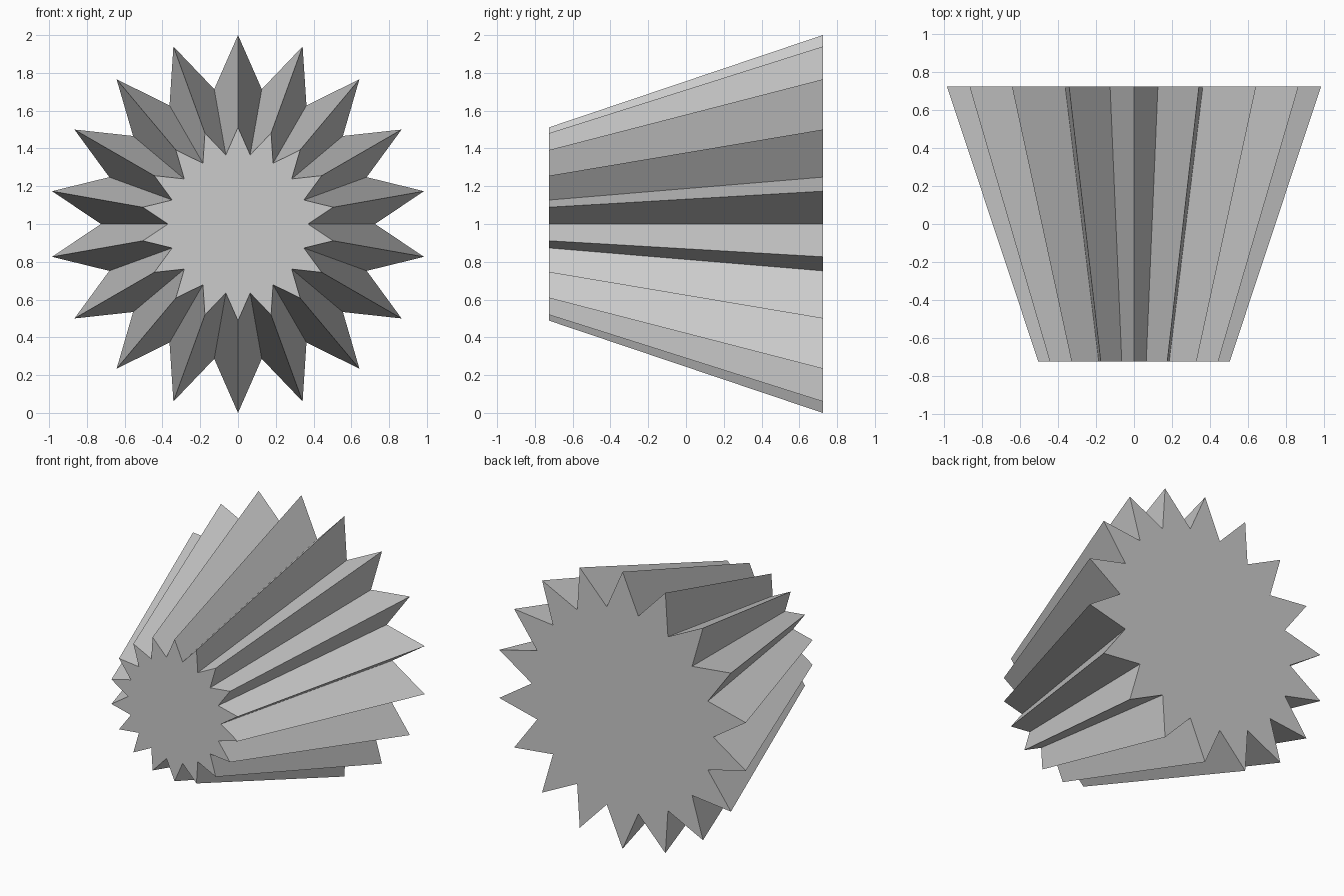
import bpy, bmesh
from math import sin, cos, pi

if "Cube" in bpy.data.objects:
    bpy.data.objects.remove(bpy.data.objects["Cube"])

POINTS = 18
VALLEY = 0.725          # valley radius relative to tip radius
HALF_DEPTH = 0.724
CENTRE_Z = 1.0


def star_ring(bm, radius, y):
    """Star outline facing the y axis, first tip straight up."""
    ring = []
    for i in range(POINTS * 2):
        a = i * pi / POINTS
        r = radius * (VALLEY if i % 2 else 1)
        ring.append(bm.verts.new((r * sin(a), y, CENTRE_Z + r * cos(a))))
    return ring


# Tapered star: small outline at the front, large one at the back
bm = bmesh.new()
front = star_ring(bm, 0.512, -HALF_DEPTH)
back = star_ring(bm, 1.0, HALF_DEPTH)

# Fluted sides and flat end caps
n = len(front)
for i in range(n):
    j = (i + 1) % n
    bm.faces.new((front[i], front[j], back[j], back[i]))
bm.faces.new(front)
bm.faces.new(back)
bmesh.ops.recalc_face_normals(bm, faces=bm.faces)

mesh = bpy.data.meshes.new("tapered_star")
bm.to_mesh(mesh)
bm.free()
bpy.context.collection.objects.link(bpy.data.objects.new("tapered_star", mesh))
